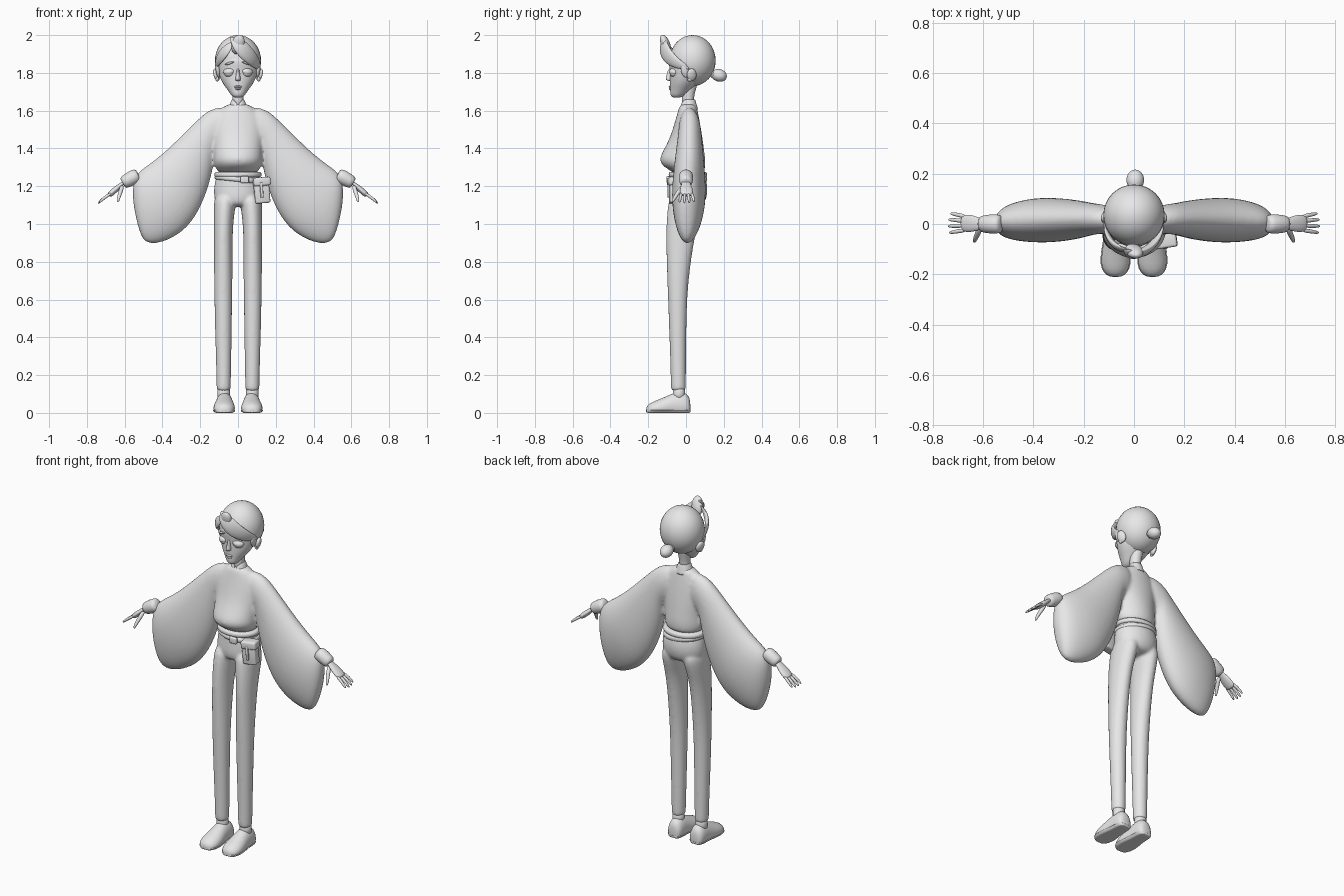
import bpy, bmesh, math
from mathutils import Vector, Matrix, Euler

if "Cube" in bpy.data.objects:
    bpy.data.objects.remove(bpy.data.objects["Cube"])

clay = bpy.data.materials.new("plain_grey")
clay.use_nodes = True
GREY = (0.8, 0.8, 0.8, 1)
clay.diffuse_color = GREY
clay.node_tree.nodes["Principled BSDF"].inputs["Base Color"].default_value = GREY
HEAD = Vector((0, 0.035, 1.865))


def finish(name, bm, mirror=False, subsurf=0, voxel=0, thick=0):
    bmesh.ops.recalc_face_normals(bm, faces=bm.faces)
    mesh = bpy.data.meshes.new(name)
    bm.to_mesh(mesh)
    bm.free()
    mesh.shade_smooth()
    mesh.materials.append(clay)
    ob = bpy.data.objects.new(name, mesh)
    bpy.context.collection.objects.link(ob)
    if mirror:
        ob.modifiers.new("mirror", 'MIRROR').use_mirror_merge = False
    if thick:
        ob.modifiers.new("thickness", 'SOLIDIFY').thickness = thick
    if subsurf:
        ob.modifiers.new("rounding", 'SUBSURF').levels = subsurf
        ob.modifiers["rounding"].render_levels = subsurf
    if voxel:
        fuse = ob.modifiers.new("fuse", 'REMESH')
        fuse.mode, fuse.voxel_size, fuse.use_smooth_shade = 'VOXEL', voxel, True
        relax = ob.modifiers.new("relax", 'SMOOTH')
        relax.factor, relax.iterations = 0.5, 6
    return ob


def loft(bm, rings, n=16):
    """Skin closed ellipses given as (centre, half axis, half axis)."""
    loops = []
    for c, u, v in rings:
        angles = [2 * math.pi * i / n for i in range(n)]
        loops.append([bm.verts.new(c + u * math.cos(a) + v * math.sin(a)) for a in angles])
    for lo, hi in zip(loops, loops[1:]):
        for i in range(n):
            j = (i + 1) % n
            bm.faces.new((lo[i], lo[j], hi[j], hi[i]))
    bm.faces.new(loops[0][::-1])
    bm.faces.new(loops[-1])


def level(z, rx, front, back, x=0):
    return (Vector((x, (front + back) / 2, z)), Vector((rx, 0, 0)),
            Vector((0, (back - front) / 2, 0)))


def sweep(bm, path, flat=1.0, hub=None, n=12):
    """Tube along (x, y, z, half width); wide side lies round the hub."""
    pts = [Vector(p[:3]) for p in path]
    rings = []
    for i, p in enumerate(pts):
        t = (pts[min(i + 1, len(pts) - 1)] - pts[max(i - 1, 0)]).normalized()
        out = (p - hub) if hub else Vector((0, 0, 1))
        u = t.cross(out).normalized()
        rings.append((p, u * path[i][3], u.cross(t) * path[i][3] * flat))
    loft(bm, rings, n)


def ball(name, loc, size, rot=(0, 0, 0), mirror=False):
    bm = bmesh.new()
    m = Matrix.LocRotScale(Vector(loc), Euler(rot), Vector(size))
    bmesh.ops.create_uvsphere(bm, u_segments=32, v_segments=20, radius=1, matrix=m)
    return finish(name, bm, mirror)


def box(name, loc, size, rot=(0, 0, 0), bevel=0.006):
    bm = bmesh.new()
    m = Matrix.LocRotScale(Vector(loc), Euler(rot), Vector(size))
    bmesh.ops.create_cube(bm, size=1, matrix=m)
    bmesh.ops.bevel(bm, geom=bm.edges[:], offset=bevel, segments=3, profile=0.5, affect='EDGES')
    ob = finish(name, bm)
    bpy.context.view_layer.objects.active = ob
    ob.select_set(True)
    bpy.ops.object.shade_smooth_by_angle(angle=math.radians(35))
    ob.select_set(False)


# Blouse: torso and wide hanging sleeves fused into one skin
bm = bmesh.new()
loft(bm, [level(*r) for r in (
    (1.64, .045, -.03, .055), (1.61, .10, -.04, .06), (1.54, .14, -.06, .075),
    (1.45, .135, -.088, .09), (1.38, .13, -.128, .10), (1.34, .133, -.145, .105),
    (1.305, .127, -.125, .105), (1.285, .112, -.085, .10), (1.27, .108, -.08, .095))])
SLEEVE = (  # top x, top z, bottom x, bottom z, half thickness, centre y
    (.04, 1.635, .04, 1.42, .05, .015), (.15, 1.612, .12, 1.40, .06, .02),
    (.21, 1.56, .125, 1.33, .065, .02), (.30, 1.47, .15, 1.20, .078, .018),
    (.40, 1.375, .21, 1.05, .09, .016), (.48, 1.315, .29, .95, .092, .015),
    (.545, 1.27, .40, .895, .078, .01), (.56, 1.20, .475, .89, .055, .005),
    (.555, 1.09, .515, .925, .025, 0))
for s in (1, -1):
    rings = []
    for tx, tz, bx, bz, t, y in SLEEVE:
        top, low = Vector((s * tx, y, tz)), Vector((s * bx, y, bz))
        rings.append(((top + low) / 2, (top - low) / 2, Vector((0, t, 0))))
    loft(bm, rings)
finish("blouse", bm, subsurf=2, voxel=.009)

# Trousers: pelvis and two slim legs
bm = bmesh.new()
loft(bm, [level(*r) for r in (
    (1.30, .10, -.075, .085), (1.25, .118, -.082, .105), (1.20, .13, -.085, .117),
    (1.15, .131, -.09, .115), (1.11, .12, -.085, .10), (1.09, .10, -.06, .07))])
for s in (1, -1):
    loft(bm, [level(z, rx, f, b, s * x) for z, x, rx, f, b in (
        (1.17, .066, .06, -.088, .108), (1.08, .072, .058, -.10, .095),
        (1.0, .077, .052, -.106, .065), (.9, .078, .05, -.107, .042),
        (.75, .078, .05, -.102, .02), (.6, .078, .048, -.096, .006),
        (.4, .077, .044, -.089, .002), (.25, .076, .041, -.083, .001),
        (.13, .076, .038, -.081, 0), (.115, .076, .037, -.08, 0))])
finish("trousers", bm, subsurf=2, voxel=.008)

# Waist sash, in two overlapping wraps
for name, z, tilt in (("upper_sash", 1.262, .0), ("lower_sash", 1.238, .1)):
    bm = bmesh.new()
    loft(bm, [level(z + d, .118 + g, -.085 - g, .105 + g) for d, g in (
        (-.016, 0), (-.012, .008), (.012, .007), (.016, -.002))], 32)
    bmesh.ops.rotate(bm, verts=bm.verts, cent=(0, 0, z), matrix=Matrix.Rotation(tilt, 3, 'Y'))
    finish(name, bm, subsurf=1)
box("sash_buckle", (.035, -.094, 1.235), (.045, .02, .036))

# Hip pouch
TILT = (0, -.08, .15)
box("pouch_body", (.125, -.06, 1.175), (.08, .055, .13), TILT, .01)
box("pouch_flap", (.125, -.063, 1.225), (.09, .065, .045), TILT, .01)
box("pouch_strap", (.125, -.092, 1.18), (.016, .012, .08), TILT, .004)

# Collar with an open V at the front
bm = bmesh.new()
rows = []
for i in range(25):
    a = math.radians(-90 + 8 + 344 * i / 24)
    front = max(0, -math.sin(a)) ** 4
    ring = [(.034, .037, 1.662 - .02 * front), (.041, .043, 1.635 - .02 * front),
            (.058, .054, 1.605 - .03 * front)]
    rows.append([bm.verts.new((rx * math.cos(a), .012 + ry * math.sin(a), z)) for rx, ry, z in ring])
for p, q in zip(rows, rows[1:]):
    for k in range(2):
        bm.faces.new((p[k], q[k], q[k + 1], p[k + 1]))
finish("collar", bm, subsurf=1, thick=.007)

# Neck and face
bm = bmesh.new()
loft(bm, [level(*r) for r in ((1.60, .033, -.02, .045), (1.66, .029, -.022, .038),
                              (1.72, .034, -.02, .055), (1.77, .04, -.02, .07))])
finish("neck", bm, subsurf=1)
bm = bmesh.new()
loft(bm, [level(*r) for r in (
    (1.668, .02, -.07, -.03), (1.682, .037, -.084, 0), (1.71, .055, -.084, .03),
    (1.74, .079, -.086, .06), (1.78, .10, -.086, .09), (1.82, .107, -.086, .10),
    (1.86, .105, -.095, .10), (1.905, .085, -.08, .09))], 24)
finish("face", bm, subsurf=2)
bm = bmesh.new()
loft(bm, [level(*r) for r in ((1.825, .008, -.095, -.06), (1.79, .010, -.102, -.06),
                              (1.768, .015, -.111, -.06), (1.757, .013, -.10, -.06))])
finish("nose", bm, subsurf=2)
ball("upper_lip", (0, -.083, 1.727), (.021, .009, .006))
ball("lower_lip", (0, -.082, 1.716), (.016, .009, .006))
ball("eyes", (.046, -.060, 1.80), (.029, .027, .023), (0, 0, .3), True)
ball("eyelids", (.046, -.061, 1.808), (.033, .029, .020), (.25, .15, .3), True)
ball("eyebrows", (.046, -.087, 1.851), (.027, .007, .006), (0, .3, .3), True)
ball("ears", (.114, .03, 1.79), (.014, .026, .034), (.2, .25, .35), True)
ball("ear_lobes", (.110, .02, 1.77), (.010, .014, .016), (0, 0, 0), True)

# Hair: cap, swept fringe, sideburns and bun
ball("hair_cap", HEAD, (.122, .122, .135))
LOCKS = {
    "long_fringe": ((-.04, -.10, 1.99, .006), (-.01, -.122, 1.965, .035), (.025, -.118, 1.925, .047),
                    (.065, -.095, 1.885, .043), (.10, -.05, 1.85, .032), (.12, .02, 1.82, .005)),
    "short_fringe": ((-.025, -.10, 1.965, .006), (-.055, -.10, 1.93, .028), (-.085, -.08, 1.895, .032),
                     (-.108, -.04, 1.86, .025), (-.12, .015, 1.825, .005))}
for name, path in LOCKS.items():
    bm = bmesh.new()
    sweep(bm, path, .4, HEAD)
    finish(name, bm, subsurf=2)
ball("fringe_crest", (.0, -.108, 1.95), (.035, .024, .055), (.35, .25, 0))
ball("sideburns", (.106, -.005, 1.815), (.012, .022, .04), (.2, .1, 0), True)
ball("hair_bun", (.005, .175, 1.787), (.035, .042, .033), (-.3, 0, 0))
ball("bun_tie", (.003, .142, 1.795), (.024, .014, .024))

# Cuffs and hands
bm = bmesh.new()
sweep(bm, ((.525, 0, 1.262, .03), (.54, 0, 1.255, .042), (.60, 0, 1.222, .036), (.612, 0, 1.215, .03)), 1, None, 16)
finish("cuffs", bm, True, 1)
bm = bmesh.new()
sweep(bm, ((.59, 0, 1.228, .022), (.615, 0, 1.212, .024), (.645, .002, 1.185, .036),
           (.672, .003, 1.162, .036), (.685, .003, 1.15, .03)), .45)
finish("palms", bm, True, 2)
bm = bmesh.new()
for k, reach in enumerate((.93, 1.0, .97, .85)):
    y = -.024 + .018 * k
    tip = Vector((.672, y, 1.162)).lerp(Vector((.742, y * 1.5, 1.108)), reach)
    mid = Vector((.672, y, 1.165)).lerp(tip, .55) + Vector((0, 0, .004))
    sweep(bm, ((.668, y, 1.165, .009), (*mid, .009), (*tip, .006)), 1, None, 8)
sweep(bm, ((.612, -.012, 1.205, .013), (.622, -.04, 1.17, .012),
           (.632, -.06, 1.14, .010), (.636, -.072, 1.115, .006)), 1, None, 8)
finish("fingers", bm, True, 2)

# Shoes, soles and ankles
SHOE = ((.024, .022, .06), (.014, .042, .095), (-.02, .046, .116), (-.065, .047, .108),
        (-.11, .056, .085), (-.16, .059, .066), (-.195, .046, .05), (-.212, .02, .03))
for name, grow, cap in (("shoes", 1, 1), ("soles", 1.07, .014)):
    bm = bmesh.new()
    loft(bm, [(Vector((.072 - .1 * min(0, y + .03) * .1, y, h * .35)), Vector((w * grow, 0, 0)),
               Vector((0, 0, h * .65))) for y, w, h in SHOE], 20)
    for v in bm.verts:
        v.co.z = min(max(v.co.z, 0), cap)
    finish(name, bm, True, 1)
bm = bmesh.new()
loft(bm, [level(z, .033, -.07, -.005, .076) for z in (.07, .10, .15)])
finish("ankles", bm, True)
